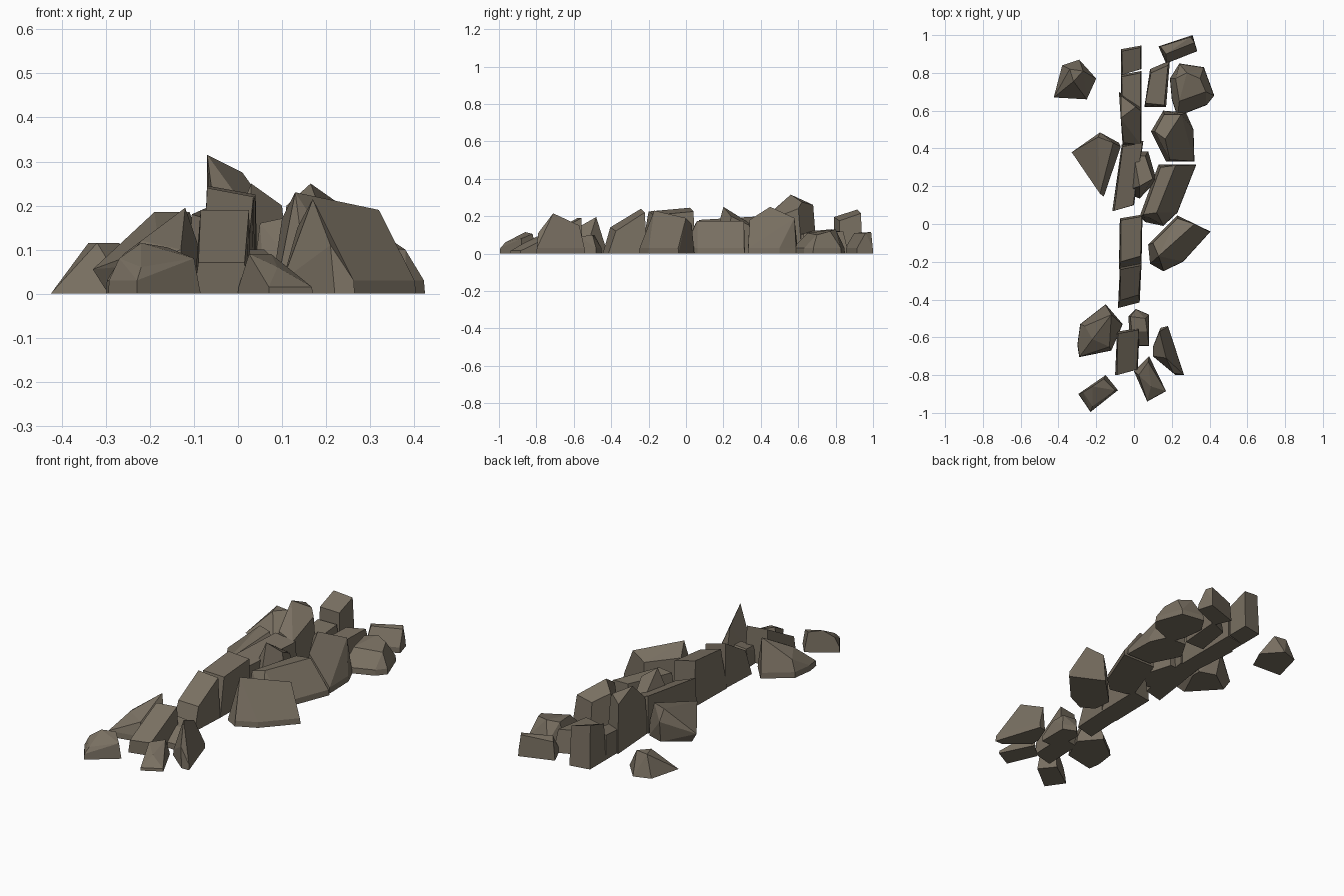
import bpy, bmesh

stone = bpy.data.materials.new("grey brown stone")
stone.diffuse_color = (0.19, 0.16, 0.12, 1)


def rock(name, foot, crest, belt=0.03):
    """Faceted stone: ground outline, raised a little as a belt, closed up to a few crest points."""
    bm = bmesh.new()
    cx = sum(p[0] for p in foot) / len(foot)
    cy = sum(p[1] for p in foot) / len(foot)
    for x, y in foot:
        bm.verts.new((x, y, 0))
        if belt:
            bm.verts.new((cx + (x - cx) * 0.98, cy + (y - cy) * 0.98, belt))
    for p in crest:
        bm.verts.new(p)
    bmesh.ops.convex_hull(bm, input=bm.verts)
    bmesh.ops.delete(bm, geom=[v for v in bm.verts if not v.link_faces], context='VERTS')
    bmesh.ops.dissolve_limit(bm, angle_limit=0.2, verts=bm.verts, edges=bm.edges)
    bmesh.ops.recalc_face_normals(bm, faces=bm.faces)
    me = bpy.data.meshes.new(name)
    bm.to_mesh(me)
    bm.free()
    me.materials.append(stone)
    bpy.context.collection.objects.link(bpy.data.objects.new(name, me))


def wall(name, x0, x1, y0, y1, z0, z1, skew=0.0, tilt=0.03, lean=0.0):
    """Wall block: near end height z0, far end z1, skewed in plan, dropping by tilt to the right."""
    foot = [(x0, y0), (x1, y0 + 0.03), (x1 + skew, y1), (x0 + skew, y1 - 0.02)]
    crest = [(x0 + 0.01, y0 + lean, z0), (x1 - 0.005, y0 + 0.03 + lean, z0 - tilt),
             (x1 + skew - 0.005, y1 - 0.01, z1 - tilt), (x0 + skew + 0.005, y1 - 0.03, z1)]
    rock(name, foot, crest, 0)


# broken wall line, front to back
wall("wall_block_front", -0.10, 0.02, -0.80, -0.55, 0.07, 0.19, 0.01, 0.0)
wall("wall_block_2", -0.085, 0.03, -0.445, -0.21, 0.14, 0.24, 0.01, 0.02, 0.04)
wall("wall_block_3", -0.08, 0.04, -0.24, 0.05, 0.225, 0.245, 0.005, 0.02, 0.04)
wall("wall_block_4", -0.115, 0.0, 0.07, 0.44, 0.18, 0.20, 0.05)
wall("wall_block_6", -0.07, 0.04, 0.56, 0.81, 0.11, 0.13, 0, 0.01)
wall("wall_block_back", -0.07, 0.04, 0.79, 0.945, 0.195, 0.235, 0, 0.02)
rock("wall_block_5_peak", [(-0.06, 0.41), (0.04, 0.40), (0.04, 0.62), (-0.08, 0.70)],
     [(-0.07, 0.56, 0.315), (0.01, 0.62, 0.275), (0.035, 0.60, 0.24), (-0.07, 0.68, 0.26),
      (-0.055, 0.43, 0.20), (0.035, 0.42, 0.17)], 0)

# fallen stones at the front end
rock("stone_front_left", [(-0.295, -0.90), (-0.15, -0.80), (-0.085, -0.88), (-0.23, -0.995)],
     [(-0.27, -0.89, 0.08), (-0.22, -0.86, 0.115), (-0.16, -0.82, 0.105), (-0.10, -0.88, 0.08), (-0.22, -0.965, 0.06)])
rock("stone_front_mid", [(0.0, -0.78), (0.08, -0.70), (0.17, -0.885), (0.07, -0.94), (0.02, -0.84)],
     [(0.025, -0.80, 0.09), (0.075, -0.73, 0.09), (0.09, -0.86, 0.06)], 0.015)
rock("stone_front_right", [(0.10, -0.65), (0.14, -0.55), (0.18, -0.54), (0.265, -0.80), (0.22, -0.80), (0.10, -0.70)],
     [(0.17, -0.71, 0.215), (0.135, -0.57, 0.15), (0.21, -0.79, 0.11)])
rock("stone_left_ridge", [(-0.30, -0.64), (-0.285, -0.53), (-0.15, -0.425), (-0.06, -0.53), (-0.12, -0.67), (-0.29, -0.705)],
     [(-0.12, -0.48, 0.195), (-0.22, -0.61, 0.12), (-0.13, -0.65, 0.10), (-0.26, -0.54, 0.09)])
rock("stone_small_slab", [(-0.03, -0.49), (0.01, -0.45), (0.08, -0.48), (0.08, -0.645), (-0.02, -0.645)],
     [(-0.02, -0.49, 0.10), (0.06, -0.50, 0.10), (0.07, -0.57, 0.09), (-0.01, -0.57, 0.09)])

# fallen stones along the right side
rock("stone_right_wedge", [(0.075, -0.11), (0.23, 0.045), (0.405, -0.04), (0.26, -0.20), (0.155, -0.25), (0.085, -0.21)],
     [(0.13, -0.17, 0.23), (0.32, 0.0, 0.19), (0.10, -0.10, 0.17), (0.23, 0.03, 0.16)])
rock("stone_right_slope", [(0.03, 0.04), (0.13, 0.315), (0.33, 0.315), (0.23, 0.06), (0.155, -0.01), (0.06, 0.01)],
     [(0.05, 0.05, 0.16), (0.12, 0.06, 0.175), (0.14, 0.30, 0.17), (0.22, 0.31, 0.175)])
rock("stone_on_wall", [(-0.06, 0.17), (-0.02, 0.385), (0.075, 0.385), (0.12, 0.23), (0.03, 0.135)],
     [(0.03, 0.20, 0.25), (0.0, 0.36, 0.15), (0.06, 0.36, 0.14), (0.10, 0.24, 0.20)])
rock("stone_right_tall", [(0.09, 0.49), (0.155, 0.60), (0.275, 0.59), (0.315, 0.50), (0.32, 0.33), (0.17, 0.33)],
     [(0.165, 0.45, 0.25), (0.25, 0.58, 0.19), (0.11, 0.49, 0.20), (0.19, 0.34, 0.18), (0.16, 0.58, 0.17)])

# fallen stones at the back end and left side
rock("stone_left_slope", [(-0.295, 0.37), (-0.17, 0.46), (-0.08, 0.43), (-0.08, 0.38), (-0.155, 0.22)],
     [(-0.19, 0.46, 0.185), (-0.18, 0.485, 0.12), (-0.11, 0.43, 0.185), (-0.07, 0.41, 0.07), (-0.16, 0.145, 0.07),
      (-0.18, 0.16, 0.11), (-0.33, 0.38, 0.055)], 0)
rock("stone_back_left", [(-0.425, 0.67), (-0.38, 0.84), (-0.29, 0.87), (-0.20, 0.77), (-0.25, 0.66)],
     [(-0.34, 0.82, 0.115), (-0.27, 0.81, 0.115), (-0.32, 0.755, 0.115)], 0)
rock("stone_back_round", [(0.20, 0.66), (0.19, 0.77), (0.24, 0.85), (0.37, 0.83), (0.425, 0.68), (0.385, 0.63), (0.23, 0.57)],
     [(0.22, 0.77, 0.12), (0.28, 0.80, 0.13), (0.35, 0.77, 0.12), (0.38, 0.70, 0.10), (0.24, 0.65, 0.11)])
rock("stone_back_slab", [(0.055, 0.62), (0.085, 0.82), (0.19, 0.865), (0.17, 0.62)],
     [(0.06, 0.64, 0.10), (0.09, 0.80, 0.12), (0.18, 0.84, 0.12), (0.16, 0.63, 0.11)])
rock("stone_back_end", [(0.13, 0.94), (0.31, 1.0), (0.335, 0.915), (0.17, 0.85)],
     [(0.14, 0.94, 0.10), (0.30, 0.99, 0.115), (0.32, 0.96, 0.11), (0.17, 0.90, 0.11)])
